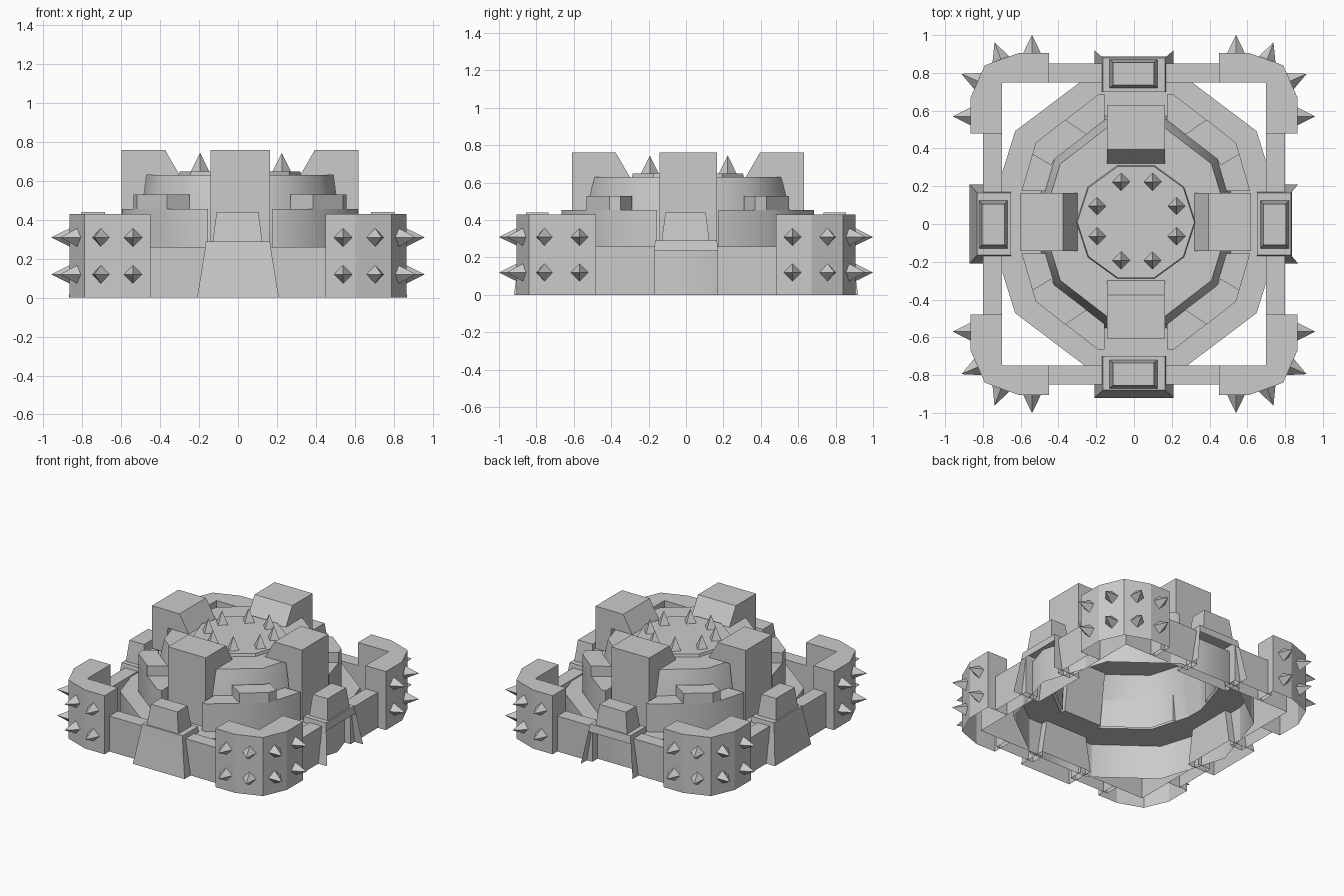
import bpy, bmesh, math
from mathutils import Vector

if "Cube" in bpy.data.objects:
    bpy.data.objects.remove(bpy.data.objects["Cube"])


def loft(name, rings, cap_bottom=False, cap_top=True, drop=()):
    """Skin a stack of equal-length rings; 'drop' lists (ring, side) faces left open."""
    bm = bmesh.new()
    rows = [[bm.verts.new(p) for p in r] for r in rings]
    n = len(rows[0])
    gone = []
    for i in range(len(rows) - 1):
        for j in range(n):
            k = (j + 1) % n
            f = bm.faces.new((rows[i][j], rows[i][k], rows[i + 1][k], rows[i + 1][j]))
            if (i, j) in drop:
                gone.append(f)
    if cap_top:
        bm.faces.new(rows[-1])
    if cap_bottom:
        bm.faces.new(rows[0][::-1])
    bmesh.ops.recalc_face_normals(bm, faces=bm.faces)
    if gone:
        bmesh.ops.delete(bm, geom=gone, context='FACES')
    me = bpy.data.meshes.new(name)
    bm.to_mesh(me)
    bm.free()
    ob = bpy.data.objects.new(name, me)
    bpy.context.collection.objects.link(ob)
    return ob


def prism(name, pts, z0, z1, **kw):
    return loft(name, [[(x, y, z) for x, y in pts] for z in (z0, z1)], **kw)


def spike(name, base, direction, r=0.047, length=0.095):
    """Four-sided spike pointing along a direction."""
    d = Vector(direction).normalized()
    a = Vector((0, 0, 1)) if abs(d.z) < 0.5 else Vector((1, 0, 0))
    b = d.cross(a)
    c = Vector(base)
    bm = bmesh.new()
    ring = [bm.verts.new(c + r * v) for v in (a, b, -a, -b)]
    tip = bm.verts.new(c + d * length)
    for i in range(4):
        bm.faces.new((ring[i], ring[(i + 1) % 4], tip))
    bmesh.ops.recalc_face_normals(bm, faces=bm.faces)
    me = bpy.data.meshes.new(name)
    bm.to_mesh(me)
    bm.free()
    bpy.context.collection.objects.link(bpy.data.objects.new(name, me))


def decagon(rx, ry, z, c=0.01):
    return [(c + rx * math.cos(i * math.pi / 5), c + ry * math.sin(i * math.pi / 5), z)
            for i in range(10)]


def smooth(ob):
    bpy.ops.object.select_all(action='DESELECT')
    ob.select_set(True)
    bpy.context.view_layer.objects.active = ob
    bpy.ops.object.shade_smooth_by_angle(angle=math.radians(40))


# central ten-sided bunker: upright skirt with a flat ledge, and a tapered roof
smooth(loft("bunker_skirt", [decagon(.79, .82, 0), decagon(.79, .82, .25),
                             decagon(.55, .59, .25)], cap_top=False))
smooth(loft("bunker_roof", [decagon(.55, .59, .25), decagon(.53, .57, .455),
                            decagon(.495, .525, .63)]))
loft("roof_plate", [decagon(.315, .315, .63), decagon(.31, .31, .65)])

# spikes on the roof plate
for sx, sy in ((.083, .208), (.21, .08)):
    for mx in (1, -1):
        for my in (1, -1):
            spike("roof_spike", (.015 + mx * sx, .015 + my * sy, .65), (0, 0, 1), .047)

# corner walls with spikes, drum segments between the towers, flush raised blocks
corner = [(.45, .905), (.45, .75), (.70, .75), (.70, .48), (.865, .48),
          (.865, .67), (.79, .84), (.61, .905)]
segment = [(.165, .675), (.20, .675), (.53, .42), (.605, .165),
           (.48, .165), (.43, .335), (.165, .54)]
block = [(.26, .465), (.43, .335), (.45, .30), (.548, .36), (.53, .42), (.375, .542)]
studs = [((.54, .905), (0, 1)), ((.705, .872), (.35, .93)),
         ((.827, .757), (.92, .40)), ((.865, .57), (1, 0))]
for mx in (1, -1):
    for my in (1, -1):
        prism("corner_wall", [(mx * x, my * y) for x, y in corner], 0, .43)
        smooth(prism("drum_segment", [(.01 + mx * x, .01 + my * y) for x, y in segment],
                     .25, .455))
        prism("drum_block", [(.01 + mx * x, .01 + my * y) for x, y in block], .455, .53)
        for (x, y), (dx, dy) in studs:
            for z in (.12, .31):
                spike("corner_spike", (mx * x, my * y, z), (mx * dx, my * dy, 0))

# per side: low walls, gatehouse and roof tower (u = along the wall, v = outward)
sides = {
    "front": (lambda u, v: (u, -v), 0, False),
    "back": (lambda u, v: (u, v), 0, True),
    "right": (lambda u, v: (v, u), .05, True),
    "left": (lambda u, v: (-v, u), .05, False),
}
for side, (put, inset, open_front) in sides.items():
    def rect(u0, u1, v0, v1, z):
        return [(*put(u, v - inset), z)
                for u, v in ((u0, v0), (u1, v0), (u1, v1), (u0, v1))]

    for s in (-1, 1):
        loft(side + "_wall", [rect(s * .165, s * .48, .75, .85, z) for z in (0, .26)])
    loft(side + "_gatehouse",
         [rect(-.21, .21, .70, .92, 0), rect(-.172, .172, .70, .887, .235),
          rect(-.165, .165, .70, .88, .29)],
         drop=((0, 2),) if open_front else ())
    loft(side + "_gate_turret", [rect(-.13, .125, .72, .87, .29),
                                 rect(-.11, .105, .735, .855, .44)])

    # tower block with a bevelled inner top edge, back following the roof
    shift = .01 if open_front else -.01
    outer = .62 - inset * .2
    profile = [(outer, .25), (outer, .76), (.385, .76), (.31, .63), (.48, .63), (.53, .25)]
    loft(side + "_tower",
         [[(*put(u, v + shift), z) for v, z in profile] for u in (-.142, .165)],
         cap_bottom=True)
